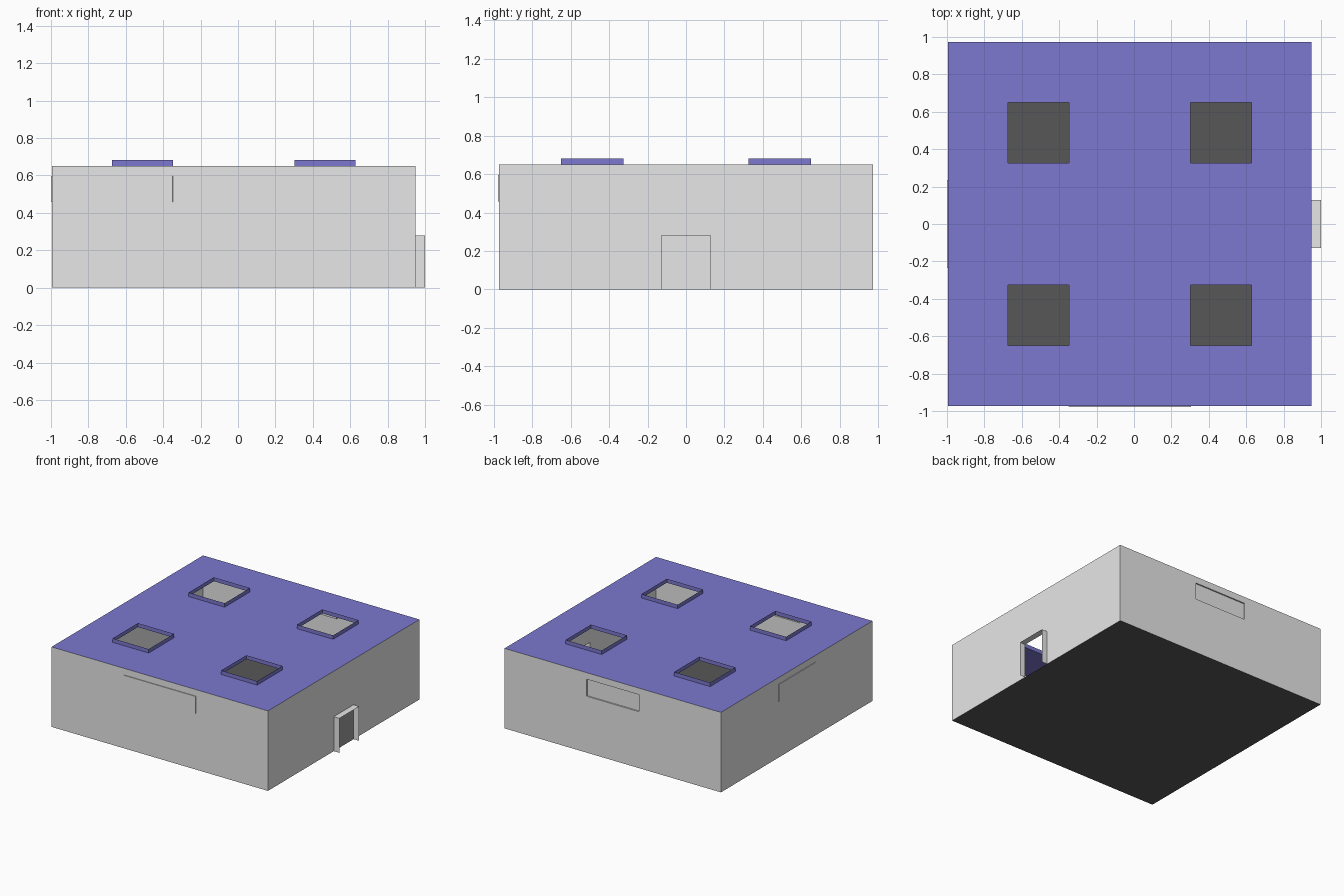
import bpy, bmesh
from math import pi
from mathutils import Matrix, Vector

cube = bpy.data.objects.get("Cube")
if cube:
    bpy.data.objects.remove(cube, do_unlink=True)

CX, HALF, HEIGHT = -0.0225, 0.9725, 0.65   # building centre, half width, wall height


def material(name, rgb):
    m = bpy.data.materials.new(name)
    m.use_nodes = True
    m.diffuse_color = (*rgb, 1)
    m.node_tree.nodes["Principled BSDF"].inputs["Base Color"].default_value = (*rgb, 1)
    return m


WALL = material("wall grey", (0.8, 0.8, 0.8))
ROOF = material("roof blue", (0.2, 0.19, 0.63))
FLOOR = material("floor dark grey", (0.095, 0.095, 0.095))


def panel(us, vs):
    """Flat sheet facing -y, divided at the given widths and heights."""
    bm = bmesh.new()
    verts = [[bm.verts.new((u, 0, v)) for u in us] for v in vs]
    cells = {}
    for j in range(len(vs) - 1):
        for i in range(len(us) - 1):
            a, b = verts[j], verts[j + 1]
            cells[i, j] = bm.faces.new((a[i], a[i + 1], b[i + 1], b[i]))
    bm.normal_update()
    return bm, cells


def open_with_sleeve(bm, face, depth, keep=lambda e: True):
    """Removes a face and pulls its border outwards as a thin sleeve."""
    edges = [e for e in face.edges if keep(e)]
    bmesh.ops.delete(bm, geom=[face], context="FACES_ONLY")
    ext = bmesh.ops.extrude_edge_only(bm, edges=edges)["geom"]
    bmesh.ops.translate(bm, vec=Vector((0, -depth, 0)),
                        verts=[g for g in ext if isinstance(g, bmesh.types.BMVert)])


def finish(name, bm, mat, matrix):
    me = bpy.data.meshes.new(name)
    bm.to_mesh(me)
    bm.free()
    me.transform(matrix)
    me.materials.append(mat)
    bpy.context.collection.objects.link(bpy.data.objects.new(name, me))


def wall_matrix(turn):
    return (Matrix.Translation((CX, 0, 0)) @ Matrix.Rotation(turn, 4, "Z")
            @ Matrix.Translation((0, -HALF, 0)))


# Walls with a framed window: name, turn, half window width, pane offset
for name, turn, w, depth in (("front_wall", 0, 0.335, 0.005),
                             ("back_wall", pi, 0.245, -0.01),
                             ("left_window_wall", -pi / 2, 0.245, 0.005)):
    bm, cells = panel((-HALF, -w, w, HALF), (0, 0.45, 0.605, HEIGHT))
    pane = cells[1, 1]
    bmesh.ops.inset_individual(bm, faces=[pane], thickness=0.012)
    bmesh.ops.inset_individual(bm, faces=[pane], thickness=0.0005, depth=depth)
    finish(name, bm, WALL, wall_matrix(turn))

# Door wall with a projecting open porch
bm, cells = panel((-HALF, -0.1275, 0.1275, HALF), (0, 0.28, HEIGHT))
open_with_sleeve(bm, cells[1, 0], 0.05, lambda e: any(v.co.z > 0 for v in e.verts))
finish("door_wall", bm, WALL, wall_matrix(pi / 2))

# Roof with four open skylights and raised rims
cuts = (-HALF, -0.65, -0.325, 0.325, 0.65, HALF)
bm, cells = panel(cuts, cuts)
for key in ((1, 1), (3, 1), (1, 3), (3, 3)):
    open_with_sleeve(bm, cells[key], 0.032)
finish("roof", bm, ROOF, Matrix.Translation((CX, 0, HEIGHT)) @ Matrix.Rotation(-pi / 2, 4, "X"))

# Floor
bm, cells = panel((-HALF, HALF), (-HALF, HALF))
finish("floor", bm, FLOOR, Matrix.Translation((CX, 0, 0)) @ Matrix.Rotation(pi / 2, 4, "X"))
